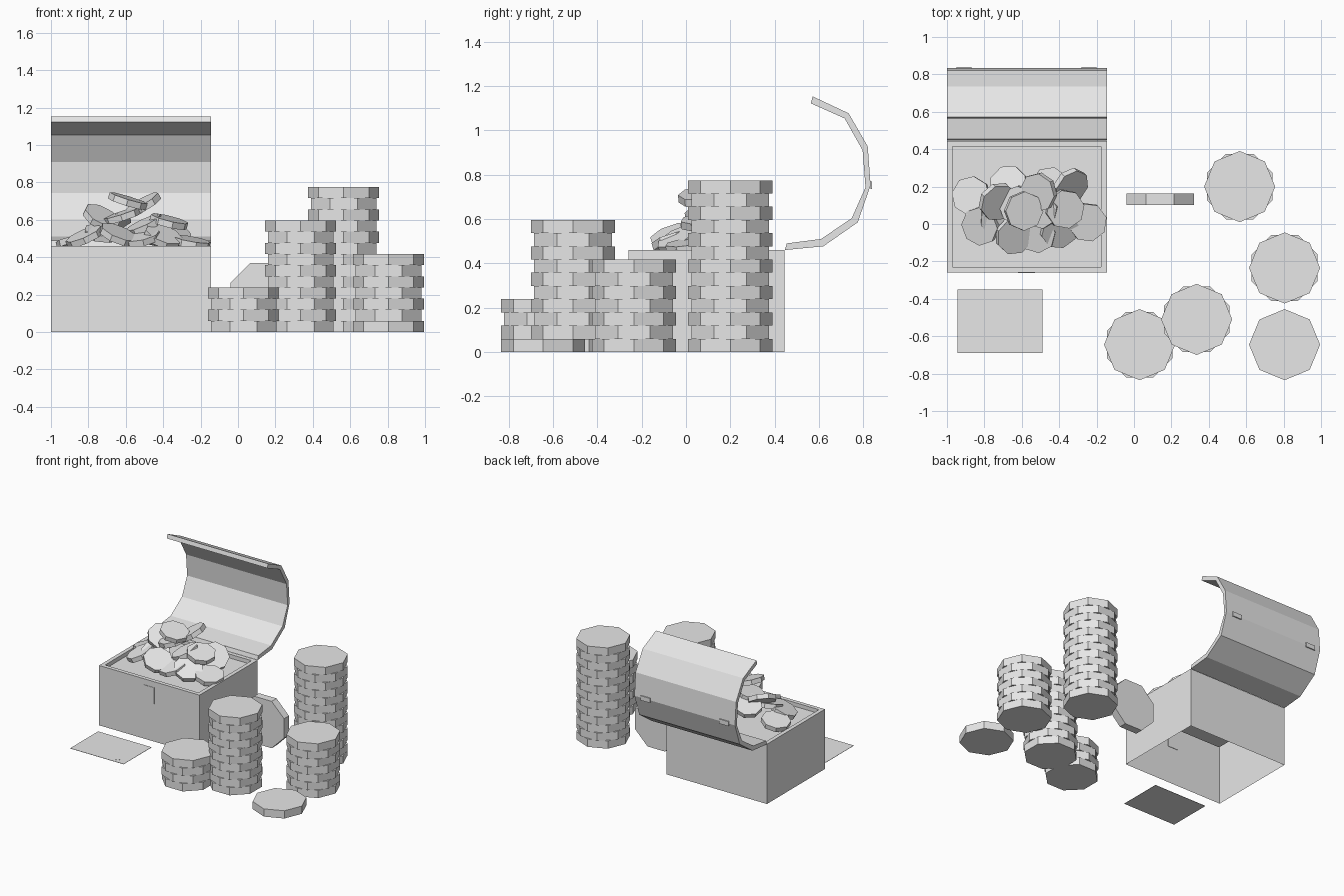
import bpy
import bmesh
from math import radians, pi
from mathutils import Matrix, Euler

cube = bpy.data.objects.get("Cube")
if cube:
    bpy.data.objects.remove(cube, do_unlink=True)

GREY = (0.8, 0.8, 0.8, 1.0)
grey = bpy.data.materials.new("plain grey")
grey.use_nodes = True
grey.diffuse_color = GREY
grey.node_tree.nodes["Principled BSDF"].inputs["Base Color"].default_value = GREY


def finish(bm, name):
    mesh = bpy.data.meshes.new(name)
    bm.to_mesh(mesh)
    bm.free()
    mesh.materials.append(grey)
    obj = bpy.data.objects.new(name, mesh)
    bpy.context.collection.objects.link(obj)
    return obj


def add_coin(bm, place, radius, thick, sides=8):
    bmesh.ops.create_cone(bm, cap_ends=True, segments=sides, radius1=radius,
                          radius2=radius, depth=thick, matrix=place)


def plate(name, low, high):
    bm = bmesh.new()
    size = [b - a for a, b in zip(low, high)]
    middle = [(a + b) / 2 for a, b in zip(low, high)]
    bmesh.ops.create_cube(bm, size=1, matrix=Matrix.Translation(middle) @ Matrix.Diagonal(size + [1]))
    return finish(bm, name)


LEFT, RIGHT, FRONT, BACK, RIM = -1.0, -0.145, -0.26, 0.445, 0.46

# Chest: open underneath, with a shallow sunken top panel
bm = bmesh.new()
bmesh.ops.create_cube(bm, size=1, matrix=Matrix.Translation(
    ((LEFT + RIGHT) / 2, (FRONT + BACK) / 2, RIM / 2)) @ Matrix.Diagonal((RIGHT - LEFT, BACK - FRONT, RIM, 1)))
bm.faces.ensure_lookup_table()
top = max(bm.faces, key=lambda f: f.calc_center_median().z)
bottom = min(bm.faces, key=lambda f: f.calc_center_median().z)
bmesh.ops.delete(bm, geom=[bottom], context='FACES_ONLY')
bmesh.ops.inset_region(bm, faces=[top], thickness=0.043)
walls = bmesh.ops.extrude_discrete_faces(bm, faces=[top])["faces"]
bmesh.ops.translate(bm, vec=(0, 0, -0.03), verts=walls[0].verts)
finish(bm, "chest_body")

# Open lid: curved band swept along x
outer = [(.446, .46), (.62, .477), (.775, .585), (.833, .752), (.82, .928), (.734, 1.077), (.572, 1.153)]
inner = [(.455, .49), (.61, .51), (.748, .604), (.81, .743), (.797, .91), (.716, 1.054), (.563, 1.122)]
bm = bmesh.new()
rows = [[[bm.verts.new((x, y, z)) for y, z in line] for line in (outer, inner)] for x in (LEFT, RIGHT)]
(lo, li), (ro, ri) = rows
for i in range(len(outer) - 1):
    j = i + 1
    bm.faces.new((lo[i], lo[j], ro[j], ro[i]))
    bm.faces.new((li[i], ri[i], ri[j], li[j]))
    bm.faces.new((lo[i], li[i], li[j], lo[j]))
    bm.faces.new((ro[i], ro[j], ri[j], ri[i]))
for i in (0, -1):
    bm.faces.new((lo[i], li[i], ri[i], ro[i]))
bmesh.ops.recalc_face_normals(bm, faces=bm.faces)
finish(bm, "chest_lid")

# Hinges, lock and map
for side, x in (("right", -0.91), ("left", -0.24)):
    plate(side + "_hinge", (x - .04, .832, .735), (x + .04, .84, .77))
plate("lock_plate", (-.62, FRONT - .003, .29), (-.53, FRONT + .003, .415))
plate("map_sheet", (-.945, -.69, 0), (-.49, -.35, .002))
bm = bmesh.new()
add_coin(bm, Matrix.Translation((-.585, -.625, .002)), .04, .002, 16)
finish(bm, "map_seal")

# Coin stacks: every second coin turned by half a side
THICK = 0.0596
stacks = {"short_stack": (.03, -.645, 4), "high_stack": (.335, -.51, 10), "tallest_stack": (.565, .2, 13),
          "medium_stack": (.805, -.235, 7), "single_coin": (.805, -.645, 1)}
for name, (x, y, count) in stacks.items():
    bm = bmesh.new()
    for level in range(count):
        turn = (count - 1 - level) % 2 * pi / 8
        place = Matrix.Translation((x, y, (level + .5) * THICK)) @ Matrix.Rotation(turn, 4, 'Z')
        add_coin(bm, place, .19, THICK)
    finish(bm, name)

# Coin standing on its edge
bm = bmesh.new()
add_coin(bm, Matrix.Translation((.14, .132, .19)) @ Matrix.Rotation(pi / 2, 4, 'X')
         @ Matrix.Rotation(pi / 8, 4, 'Z'), .195, THICK)
finish(bm, "standing_coin")

# Heap in the chest: x, y, z, then tilt about x and y in degrees
heap = [(-.59, .07, .7, 5, 17), (-.51, .17, .68, 10, -30), (-.73, .12, .61, 25, 28),
        (-.37, .08, .59, 8, 14), (-.34, .2, .53, 28, 38), (-.87, .15, .49, -5, -14),
        (-.67, .21, .58, -15, -20), (-.25, .01, .48, 8, 10), (-.52, -.05, .5, 15, -12),
        (-.82, -.01, .51, 12, -24), (-.64, -.06, .52, 18, 22), (-.4, -.03, .51, 25, 20),
        (-.5, .08, .57, 10, -25), (-.62, .1, .62, 5, -18), (-.45, .2, .5, -12, 10), (-.72, .03, .53, 20, 5)]
bm = bmesh.new()
for i, (x, y, z, tilt, lean) in enumerate(heap):
    spin = Matrix.Rotation(i * .6, 4, 'Z')
    turn = Euler((radians(tilt), radians(lean), 0)).to_matrix().to_4x4()
    add_coin(bm, Matrix.Translation((x, y, z)) @ turn @ spin, .105, .035)
finish(bm, "coin_heap")
